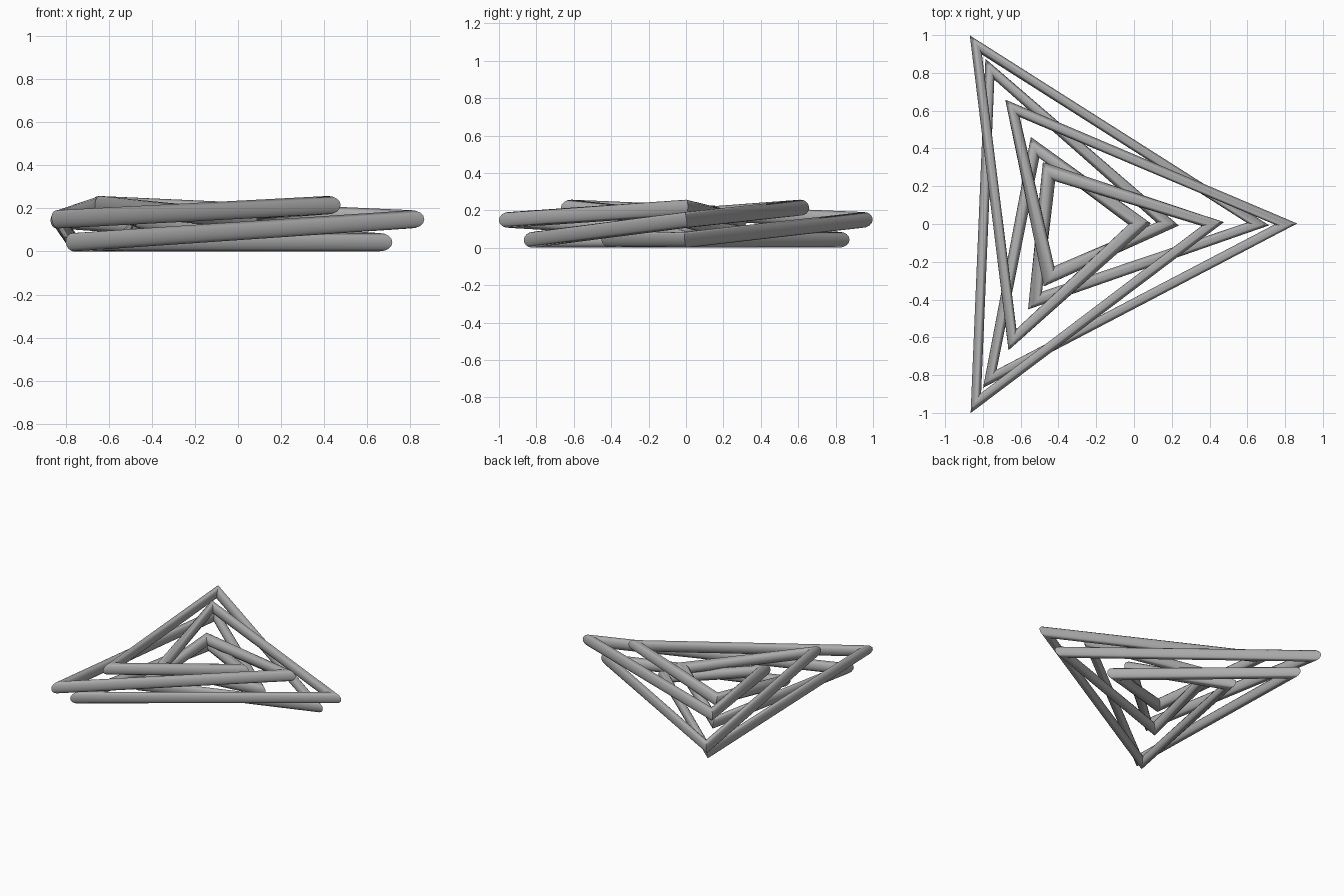
import bpy
import bmesh
from math import sin, cos, tau, radians
from mathutils import Vector

if "Cube" in bpy.data.objects:
    bpy.data.objects.remove(bpy.data.objects["Cube"])

STEPS = 15            # corners along the closed wound path
SIDES = 16            # sides of the tube
RING, WIND = 0.707, 0.407      # main radius and radial winding
MID_Z, WIND_Z = 0.12, 0.095    # height of the winding
TUBE_W, TUBE_H = 0.06, 0.0425  # tube half width at a corner, half height
CENTRE_X = -0.29


def corner(i):
    """Path point: a third of a turn round, a fifth of a turn of winding."""
    turn = i * tau / 3
    wind = radians(18) + i * tau / 5
    r = RING + WIND * cos(wind)
    return Vector((CENTRE_X + r * cos(turn), r * sin(turn),
                   MID_Z + WIND_Z * sin(wind)))


# Wound tube: one section on the bisecting plane of each corner
path = [corner(i) for i in range(STEPS)]
bm = bmesh.new()
rings = []
for i, p in enumerate(path):
    before = (p - path[i - 1]).normalized()
    after = (path[(i + 1) % STEPS] - p).normalized()
    tangent = (before + after).normalized()
    side = tangent.cross(Vector((0, 0, 1))).normalized()
    up = side.cross(tangent)
    rings.append([bm.verts.new(p + side * TUBE_W * cos(a) + up * TUBE_H * sin(a))
                  for a in (tau * k / SIDES for k in range(SIDES))])

for i, ring in enumerate(rings):
    following = rings[(i + 1) % STEPS]
    for k in range(SIDES):
        n = (k + 1) % SIDES
        bm.faces.new((ring[k], ring[n], following[n], following[k]))
bmesh.ops.recalc_face_normals(bm, faces=bm.faces)

mesh = bpy.data.meshes.new("wound_triangle_tube")
bm.to_mesh(mesh)
bm.free()
tube = bpy.data.objects.new("wound_triangle_tube", mesh)
bpy.context.collection.objects.link(tube)

# Plain grey finish
grey = bpy.data.materials.new("mid grey")
grey.use_nodes = True
colour = (0.42, 0.42, 0.42, 1)
grey.diffuse_color = colour
grey.node_tree.nodes["Principled BSDF"].inputs["Base Color"].default_value = colour
mesh.materials.append(grey)

# Round along the tube, crisp at the corners
bpy.ops.object.select_all(action='DESELECT')
tube.select_set(True)
bpy.context.view_layer.objects.active = tube
bpy.ops.object.shade_smooth_by_angle(angle=radians(35))
